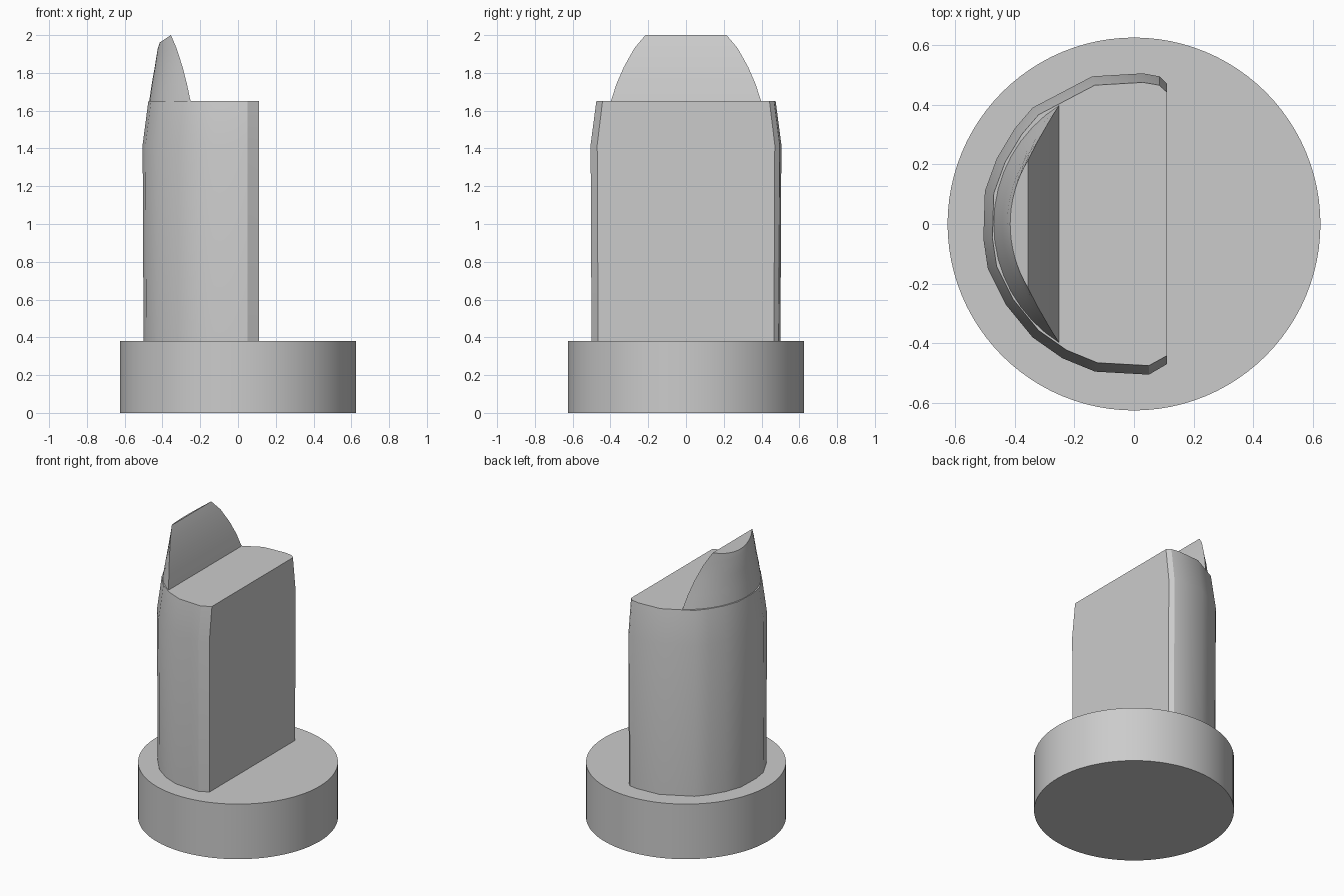
import bpy, bmesh, math

cube = bpy.data.objects.get("Cube")
if cube:
    bpy.data.objects.remove(cube, do_unlink=True)

grey = bpy.data.materials.new("light_grey")
grey.use_nodes = True
grey.diffuse_color = (0.6, 0.6, 0.6, 1)
grey.node_tree.nodes["Principled BSDF"].inputs["Base Color"].default_value = (0.6, 0.6, 0.6, 1)


def loft(name, rings, angle=28):
    """Skin a closed solid through a stack of equal-length rings."""
    bm = bmesh.new()
    rows = [[bm.verts.new(p) for p in ring] for ring in rings]
    n = len(rows[0])
    for low, high in zip(rows, rows[1:]):
        for i in range(n):
            j = (i + 1) % n
            bm.faces.new((low[i], low[j], high[j], high[i]))
    bm.faces.new(rows[0][::-1])
    bm.faces.new(rows[-1])
    bmesh.ops.recalc_face_normals(bm, faces=bm.faces)
    mesh = bpy.data.meshes.new(name)
    bm.to_mesh(mesh)
    bm.free()
    mesh.materials.append(grey)
    obj = bpy.data.objects.new(name, mesh)
    bpy.context.collection.objects.link(obj)
    bpy.ops.object.select_all(action="DESELECT")
    bpy.context.view_layer.objects.active = obj
    obj.select_set(True)
    bpy.ops.object.shade_smooth_by_angle(angle=math.radians(angle))
    return obj


# Round base disc
bpy.ops.mesh.primitive_cylinder_add(vertices=96, radius=0.625, depth=0.38, location=(0, 0, 0.19))
base = bpy.context.object
base.name = "base_disc"
base.data.materials.append(grey)
bpy.ops.object.shade_smooth_by_angle(angle=math.radians(30))

# D-shaped post, drawn in slightly towards the top
outline = [(0.11, -0.47), (0.05, -0.505), (-0.13, -0.495), (-0.24, -0.45),
           (-0.34, -0.38), (-0.43, -0.27), (-0.49, -0.15), (-0.505, -0.05),
           (-0.5, 0.11), (-0.46, 0.22), (-0.4, 0.32), (-0.34, 0.39),
           (-0.14, 0.495), (0.03, 0.505), (0.085, 0.495), (0.11, 0.47)]


def post_ring(z, scale):
    return [(x * scale if x < 0 else x, y * scale, z) for x, y in outline]


loft("post", [post_ring(0.37, 0.99), post_ring(1.42, 1), post_ring(1.65, 0.94)])


# Raised fin: circular back, leaning front face and sloping crest
def fin_ring(z, front, radius, drop=0.0):
    half = math.acos(-front / radius)
    ring = []
    for i in range(17):
        a = math.pi - half + 2 * half * i / 16
        x, y = radius * math.cos(a), radius * math.sin(a)
        ring.append((x, y, z - drop * (front - x) / (radius + front)))
    return ring


loft("fin", [fin_ring(1.645, -0.25, 0.471), fin_ring(1.74, -0.27, 0.457),
             fin_ring(1.83, -0.293, 0.441), fin_ring(1.93, -0.325, 0.425),
             fin_ring(2.0, -0.355, 0.415, 0.04)])
